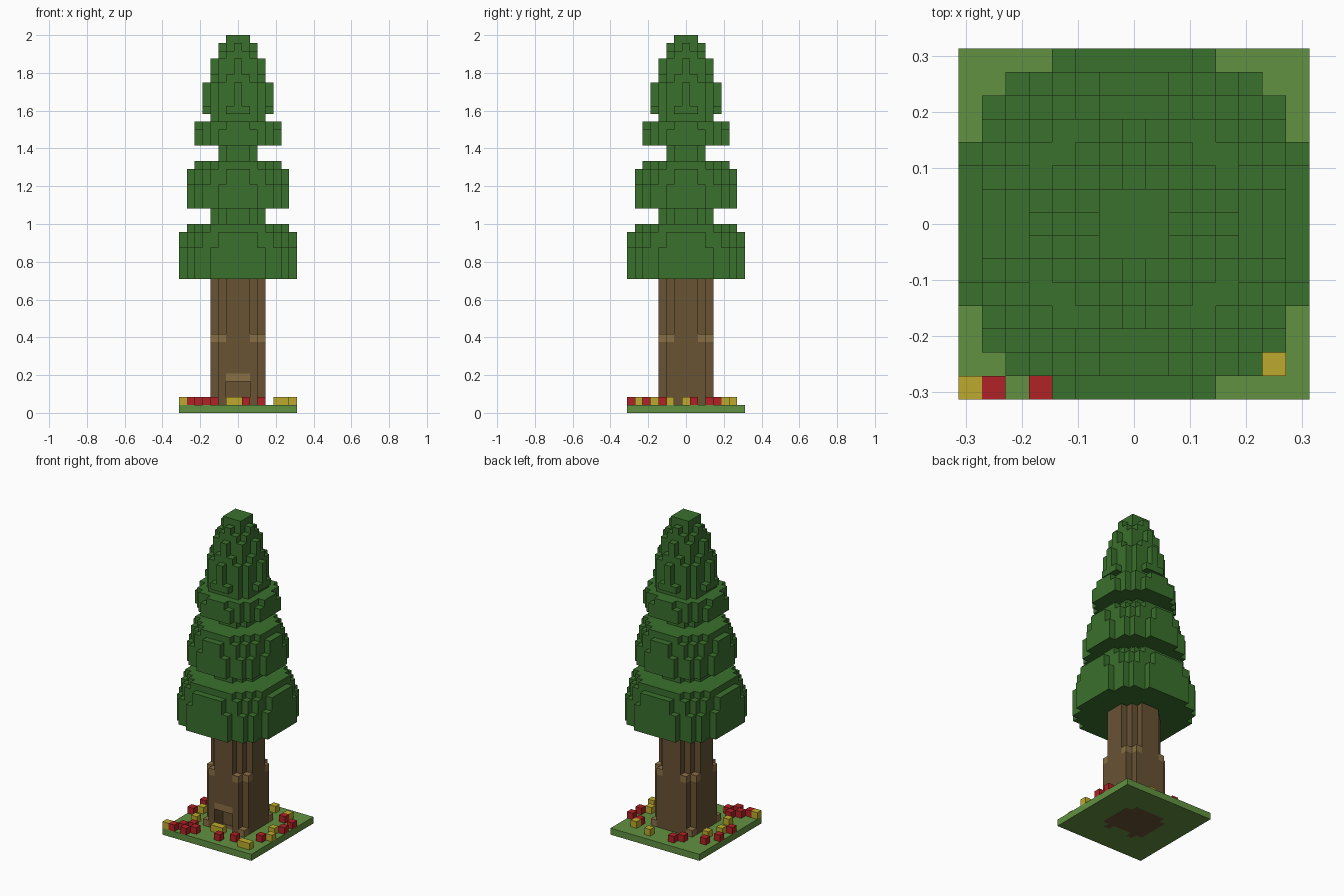
import bpy
import bmesh
from mathutils import Vector

V = 1 / 24          # edge of one block
HALF = 7            # the plot is 15 blocks wide

if "Cube" in bpy.data.objects:
    bpy.data.objects.remove(bpy.data.objects["Cube"], do_unlink=True)


def material(name, rgb):
    m = bpy.data.materials.new(name)
    m.use_nodes = True
    m.diffuse_color = (*rgb, 1)
    m.node_tree.nodes["Principled BSDF"].inputs["Base Color"].default_value = (*rgb, 1)
    return m


leaf = material("leaf green", (0.042, 0.162, 0.026))
grass = material("grass green", (0.122, 0.283, 0.053))
bark = material("bark brown", (0.138, 0.084, 0.034))
pale = material("pale bark", (0.254, 0.162, 0.061))
red = material("flower red", (0.434, 0.016, 0.018))
yellow = material("flower yellow", (0.509, 0.402, 0.027))


def disc(r2, z0, z1):
    """Blocks of a round slab with squared radius r2, from layer z0 up to z1."""
    span = range(-HALF, HALF + 1)
    return {(x, y, z) for x in span for y in span for z in range(z0, z1)
            if x * x + y * y <= r2}


def stack(bands):
    cells = set()
    for r2, z0, z1 in bands:
        cells |= disc(r2, z0, z1)
    return cells


def flowers(spots):
    """Ground blocks given as column and row counted from the front corner."""
    return {(i - HALF, j - HALF, 1) for i, j in spots}


# Foliage tiers, each made of slabs that step in toward the top
lower_tier = stack([(61, 17, 21), (53, 21, 23), (45, 23, 24), (10, 24, 26)])
middle_tier = stack([(41, 26, 29), (37, 29, 31), (29, 31, 32), (5, 32, 34)])
crown = stack([(29, 34, 36), (26, 36, 37), (13, 37, 38), (17, 38, 39), (16, 39, 42),
               (10, 42, 43), (9, 43, 45), (5, 45, 46), (4, 46, 47), (2, 47, 48)])

# Trunk with a thicker foot and a doorway cut in the front
trunk = stack([(13, 0, 10), (10, 10, 17)])
doorway = {(x, y, z) for x in (-1, 0, 1) for y in (-3, -2) for z in (1, 2, 3)}
doorstep = {(x, -3, 0) for x in (-1, 0, 1)}
trunk -= doorway | doorstep

# Pale bark details
lintel = {(x, -3, 4) for x in (-1, 0, 1)}
foot_caps = disc(13, 9, 10) - disc(10, 9, 10)
roots = {(x, y, 1) for x in (-3, 3) for y in (-3, 3)}
trunk -= lintel | foot_caps

# Square lawn around the trunk
lawn = disc(HALF * HALF * 2, 0, 1) - trunk

red_flowers = flowers([(1, 0), (3, 0), (2, 1), (3, 2), (4, 1), (0, 6), (0, 9), (8, 1),
                       (10, 2), (13, 4), (14, 8), (14, 10), (12, 11), (5, 13),
                       (4, 12), (1, 11)])
yellow_flowers = flowers([(0, 0), (2, 4), (1, 7), (2, 9), (6, 3), (7, 3), (12, 1),
                          (13, 1), (14, 5), (13, 7), (12, 12), (9, 13)])

parts = {
    "lawn": (lawn, grass),
    "trunk": (trunk, bark),
    "door_lintel": (lintel, pale),
    "trunk_foot_caps": (foot_caps, pale),
    "roots": (roots, pale),
    "lower_foliage": (lower_tier, leaf),
    "middle_foliage": (middle_tier, leaf),
    "crown_foliage": (crown, leaf),
    "red_flowers": (red_flowers, red),
    "yellow_flowers": (yellow_flowers, yellow),
}
solid = set().union(*(cells for cells, _ in parts.values()))


def build(name, cells, mat):
    """Make a block mesh, keeping only the faces open to the air."""
    bm = bmesh.new()
    for cell in sorted(cells):
        centre = Vector((cell[0], cell[1], cell[2] + 0.5)) * V
        for axis in range(3):
            for sign in (-1, 1):
                n = Vector((0, 0, 0))
                n[axis] = sign
                if tuple(int(c + d) for c, d in zip(cell, n)) in solid:
                    continue
                u = Vector((0, 0, 0))
                u[(axis + 1) % 3] = 1
                w = n.cross(u)
                ring = (-u - w, u - w, u + w, w - u)
                bm.faces.new([bm.verts.new(centre + (n + c) * V / 2) for c in ring])
    bmesh.ops.remove_doubles(bm, verts=bm.verts, dist=V / 100)
    # Merge flat runs of block faces into larger ones
    bmesh.ops.dissolve_limit(bm, angle_limit=0.01, verts=bm.verts, edges=bm.edges)
    mesh = bpy.data.meshes.new(name)
    bm.to_mesh(mesh)
    bm.free()
    mesh.materials.append(mat)
    bpy.context.collection.objects.link(bpy.data.objects.new(name, mesh))


for part, (cells, mat) in parts.items():
    build(part, cells, mat)
